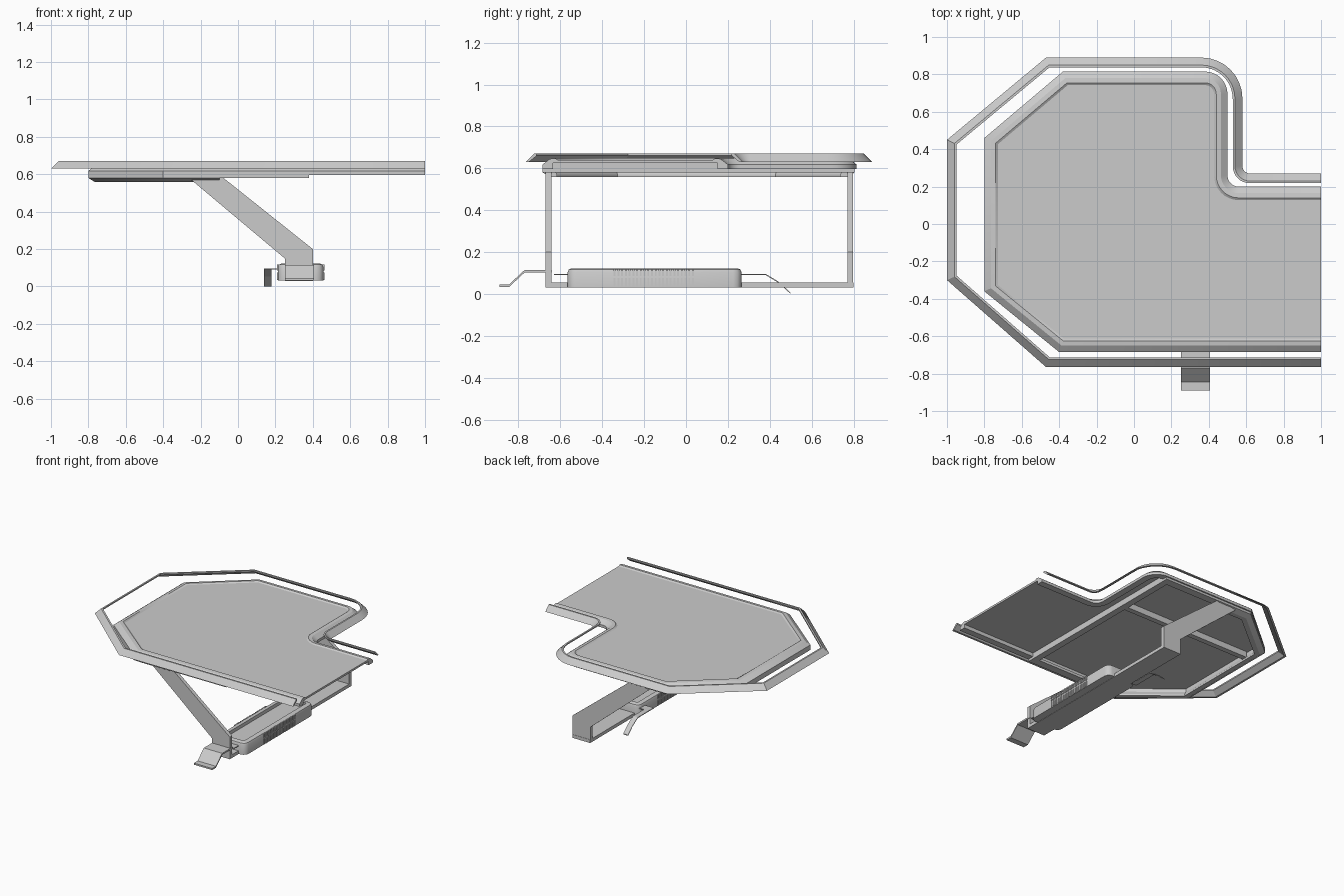
import bpy, bmesh, math
from mathutils import Vector

if "Cube" in bpy.data.objects:
    bpy.data.objects.remove(bpy.data.objects["Cube"])


def finish(name, bm, smooth=False):
    bmesh.ops.recalc_face_normals(bm, faces=bm.faces)
    me = bpy.data.meshes.new(name)
    bm.to_mesh(me)
    bm.free()
    ob = bpy.data.objects.new(name, me)
    bpy.context.collection.objects.link(ob)
    if smooth:
        bpy.ops.object.select_all(action='DESELECT')
        ob.select_set(True)
        bpy.context.view_layer.objects.active = ob
        bpy.ops.object.shade_smooth_by_angle(angle=math.radians(30))
    return ob


def rounded(pts, seg=8):
    """Turn (x, y[, radius]) corners into an outline with filleted corners."""
    out = []
    for i, p in enumerate(pts):
        c = Vector(p[:2])
        if len(p) < 3:
            out.append(c)
            continue
        a = (Vector(pts[i - 1][:2]) - c).normalized()
        b = (Vector(pts[i + 1][:2]) - c).normalized()
        half = a.angle(b) / 2
        r = p[2]
        centre = c + (a + b).normalized() * r / math.sin(half)
        s = c + a * r / math.tan(half) - centre
        e = c + b * r / math.tan(half) - centre
        total = s.angle(e)
        for k in range(seg + 1):
            t = k / seg
            out.append(centre + (s * math.sin((1 - t) * total) + e * math.sin(t * total)) / math.sin(total))
    return out


def inset(path, d):
    """Mitred offset to the right of an open path."""
    res = []
    for i, p in enumerate(path):
        d0 = (p - path[i - 1]).normalized() if i else (path[1] - p).normalized()
        d1 = (path[i + 1] - p).normalized() if i < len(path) - 1 else d0
        n0, n1 = Vector((d0.y, -d0.x)), Vector((d1.y, -d1.x))
        m = (n0 + n1).normalized()
        res.append(p + m * d / m.dot(n0))
    return res


def sweep(name, path, profile):
    """Sweep a closed (inset, z) profile along an open outline."""
    bm = bmesh.new()
    rows = [[bm.verts.new((q.x, q.y, z)) for q in inset(path, d)] for d, z in profile]
    n = len(rows)
    for j in range(n):
        a, b = rows[j], rows[(j + 1) % n]
        for i in range(len(path) - 1):
            bm.faces.new((a[i], a[i + 1], b[i + 1], b[i]))
    bm.faces.new([r[0] for r in rows])
    bm.faces.new([r[-1] for r in rows])
    return finish(name, bm, True)


def prism(name, pts, vec):
    bm = bmesh.new()
    f = bm.faces.new([bm.verts.new(p) for p in pts])
    ext = bmesh.ops.extrude_face_region(bm, geom=[f], use_keep_orig=True)
    bmesh.ops.translate(bm, vec=vec, verts=[v for v in ext['geom'] if isinstance(v, bmesh.types.BMVert)])
    return finish(name, bm)


def box(name, x0, x1, y0, y1, z0, z1):
    return prism(name, [(x0, y0, z0), (x1, y0, z0), (x1, y1, z0), (x0, y1, z0)], (0, 0, z1 - z0))


def strip(name, x0, x1, line, t):
    """Bent sheet following a (y, z) line, thickness t downwards."""
    loop = line + [(y, z - t) for y, z in reversed(line)]
    return prism(name, [(x0, y, z) for y, z in loop], (x1 - x0, 0, 0))


# Outer guard rail
rail = rounded([(1, -.765), (-.47, -.765), (-1, -.30), (-1, .45), (-.47, .89),
                (.58, .89, .22), (.58, .27, .04), (1, .27)])
sweep("guard_rail", rail, [(0, .63), (.04, .67), (.052, .67), (.052, .66), (.015, .63)])

# Top panel with its sloped rim
edge = rounded([(1, -.685), (-.4, -.685), (-.8, -.36), (-.8, .46), (-.38, .815),
                (.5, .815, .12), (.5, .2, .06), (1, .2)])
sweep("panel_rim", edge, [(0, .597), (0, .618), (.035, .645), (.06, .648), (.072, .64),
                          (.072, .625), (.05, .625), (.05, .597)])
prism("panel", [(p.x, p.y, .625) for p in inset(edge, .07)], (0, 0, .015))

# Frame and ribs beneath the panel: deep on the left, shallow on the right
frame = rounded([(-.1, -.685), (-.4, -.685), (-.8, -.36), (-.8, .46), (-.38, .805), (-.1, .805)])
sweep("under_frame", frame, [(0, .60), (0, .58), (.035, .558), (.07, .558), (.07, .57), (.05, .60)])
for y in (-.685, .745):
    box("frame_side", -.1, .38, y, y + .06, .58, .60)
box("frame_crossbar", .33, .38, -.64, .76, .58, .625)
box("frame_long_rib", -.74, .33, .29, .33, .58, .625)

# Slanted arms with upright feet, joined by the bottom bar
for name, y in (("front_arm", -.67), ("back_arm", .77)):
    prism(name, [(x, y, z) for x, z in ((.25, .03), (.40, .03), (.40, .20), (-.09, .59),
                                         (-.25, .57), (.25, .15))], (0, .028, 0))
box("bottom_bar", .25, .40, -.67, .80, .03, .055)

# Bevelled mechanism housing with an open, hollow top
bm = bmesh.new()
bmesh.ops.create_cube(bm, size=1)
for v in bm.verts:
    v.co = Vector((.335 + v.co.x * .244, -.15 + v.co.y * .83, .077 + v.co.z * .09))
sides = [e for e in bm.edges if abs(e.verts[0].co.z - e.verts[1].co.z) > .01]
bmesh.ops.bevel(bm, geom=sides, offset=.04, segments=3, profile=.5, affect='EDGES')
tops = [e for e in bm.edges if all(v.co.z > .12 for v in e.verts)]
bmesh.ops.bevel(bm, geom=tops, offset=.018, segments=2, profile=.5, affect='EDGES')
bm.normal_update()
lid = max(bm.faces, key=lambda f: f.calc_center_median().z)
bmesh.ops.inset_region(bm, faces=[lid], thickness=.02)
bmesh.ops.translate(bm, vec=(0, 0, -.062), verts=bmesh.ops.extrude_discrete_faces(bm, faces=[lid])['faces'][0].verts)
finish("housing", bm, True)

# Grip ribs in two rows on both sides of the housing
for i in range(22):
    y = -.345 + i * .0178
    for x in (.209, .452):
        box("grip_rib_lower", x, x + .01, y, y + .009, .035, .075)
        box("grip_rib_upper", x, x + .01, y, y + .009, .085, .118)

# Stepped foot pedal, latch plate and bent latch lever
strip("pedal", .25, .405, [(-.64, .115), (-.77, .115), (-.845, .045), (-.89, .045)], .012)
box("latch_plate", .25, .40, -.63, .24, .09, .096)
box("lever_mount", .14, .26, .19, .25, .09, .096)
strip("latch_lever", .14, .18, [(.22, .096), (.38, .096), (.44, .06), (.50, .006)], .006)
